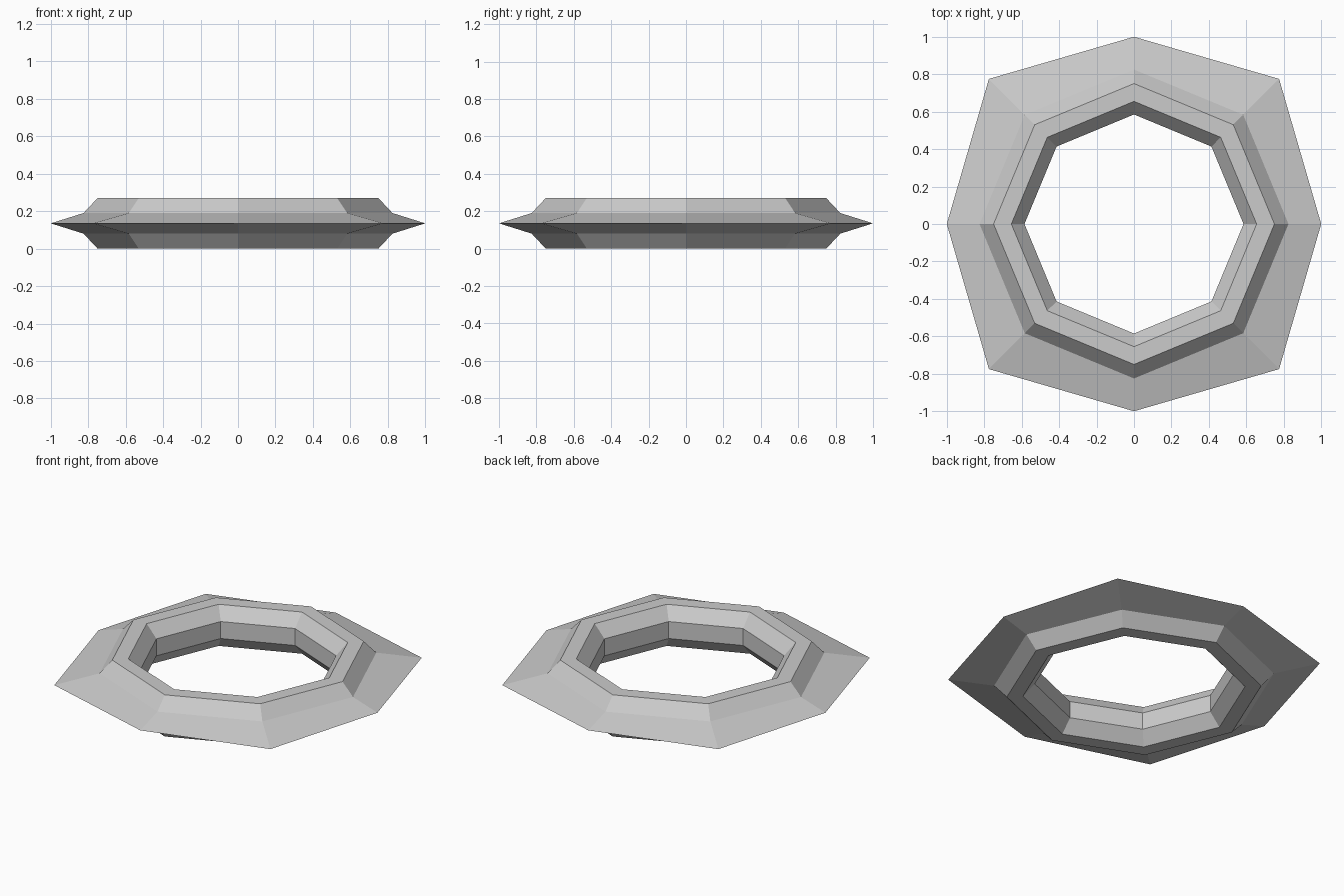
import bpy, bmesh
from math import pi, cos, sin, sqrt

if "Cube" in bpy.data.objects:
    bpy.data.objects.remove(bpy.data.objects["Cube"])

SIDES = 8
# Ring cross-section (radius, z), octagonal tube with a sharp outer rim
PROFILE = [(0.585, 0.08), (0.655, 0.0), (0.75, 0.0), (0.825, 0.08),
           (1.0, 0.135),
           (0.825, 0.19), (0.75, 0.27), (0.655, 0.27), (0.585, 0.19)]
RIM = 4
RIM_DIAGONAL = 0.775 * sqrt(2)   # rim reaches further out on the diagonals

bm = bmesh.new()
rings = []
for i in range(SIDES):
    a = 2 * pi * i / SIDES
    ring = []
    for k, (r, z) in enumerate(PROFILE):
        if k == RIM and i % 2:
            r = RIM_DIAGONAL
        ring.append(bm.verts.new((r * cos(a), r * sin(a), z)))
    rings.append(ring)

# Bridge neighbouring sections all the way around
n = len(PROFILE)
for i in range(SIDES):
    p, q = rings[i], rings[(i + 1) % SIDES]
    for k in range(n):
        m = (k + 1) % n
        bm.faces.new((p[k], q[k], q[m], p[m]))
bmesh.ops.recalc_face_normals(bm, faces=bm.faces)

mesh = bpy.data.meshes.new("bladed_ring")
bm.to_mesh(mesh)
bm.free()
bpy.context.collection.objects.link(bpy.data.objects.new("bladed_ring", mesh))
